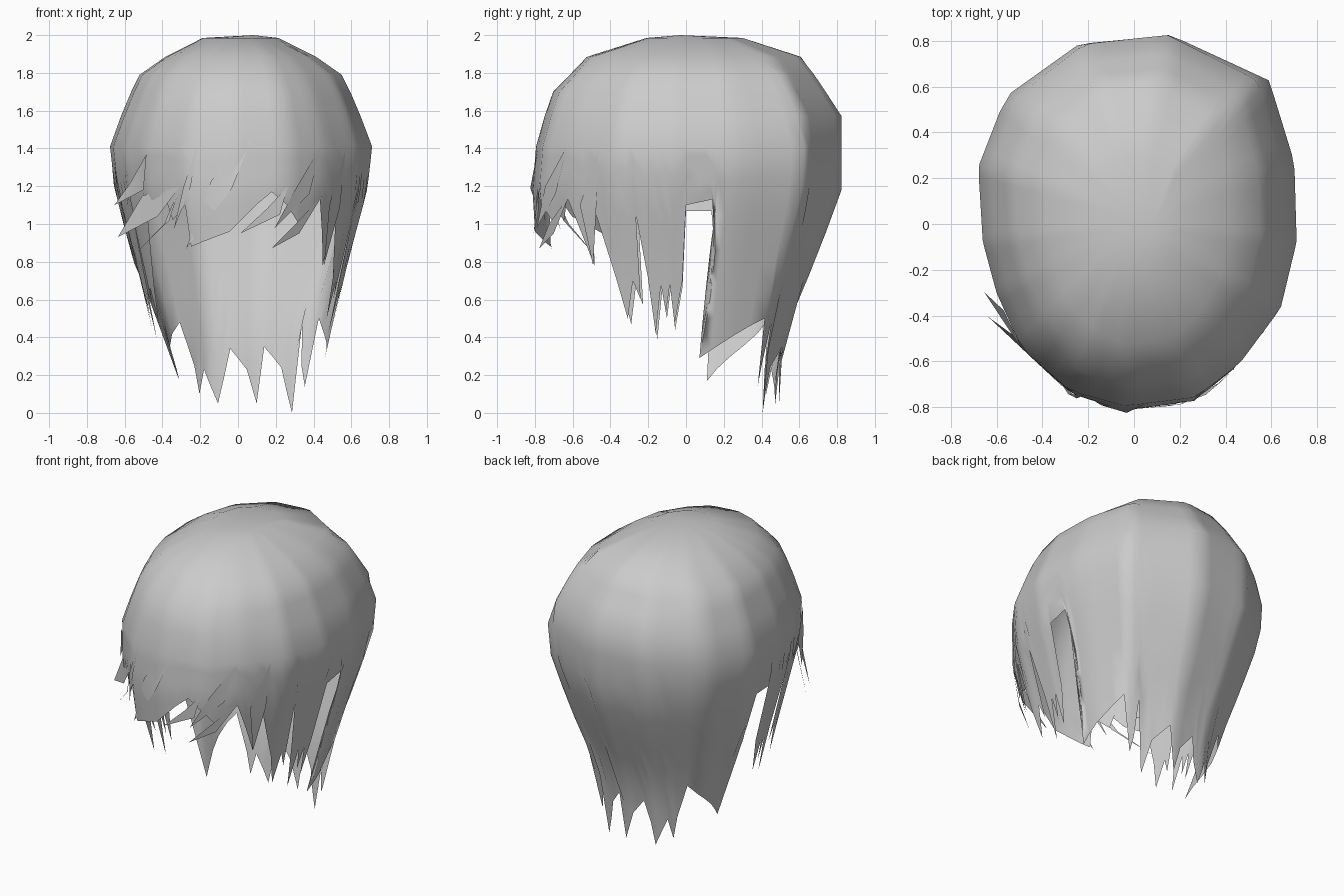
import bpy, math

if "Cube" in bpy.data.objects:
    bpy.data.objects.remove(bpy.data.objects["Cube"])

hair = bpy.data.materials.new("hair grey")
hair.diffuse_color = (0.6, 0.6, 0.6, 1)
hair.use_nodes = True
hair.node_tree.nodes["Principled BSDF"].inputs["Base Color"].default_value = hair.diffuse_color

# Faceted outline of the head seen from the top, at its widest
PLAN = [(-.04, -.82), (.27, -.78), (.46, -.63), (.64, -.38), (.71, -.08), (.70, .27),
        (.59, .63), (.16, .83), (-.24, .79), (-.56, .56), (-.68, .25), (-.66, -.08),
        (-.60, -.31), (-.49, -.56), (-.28, -.75)]
# Shell profile: height, half width, front depth, back depth
RINGS = [(1.985, .20, .21, .30), (1.885, .40, .53, .61), (1.79, .535, .62, .675),
         (1.70, .58, .71, .735), (1.57, .635, .755, .82), (1.41, .695, .80, .82),
         (1.18, .67, .82, .82), (.83, .575, .80, .69), (.47, .49, .76, .54),
         (.2, .43, .74, .49), (0, .41, .72, .49)]


def ring_at(z):
    for a, b in zip(RINGS, RINGS[1:]):
        if z >= b[0]:
            t = (a[0] - z) / (a[0] - b[0])
            return [p + (q - p) * t for p, q in zip(a[1:], b[1:])]
    return RINGS[-1][1:]


def cross(a, b):
    return a[0] * b[1] - a[1] * b[0]


def shell(angle, z, scale=1.0):
    """Point on the head shell; angle 0 is the front, 90 is +x."""
    w, front, back = ring_at(z)
    d = (math.sin(math.radians(angle)), -math.cos(math.radians(angle)))
    ring = [((x - .012) / .695 * w, y / .825 * (front if y < 0 else back)) for x, y in PLAN]
    for i, q in enumerate(ring):
        p = ring[i - 1]
        if cross(p, d) >= -1e-9 and cross(d, q) >= -1e-9:
            e = (q[0] - p[0], q[1] - p[1])
            r = scale * cross(p, e) / cross(d, e)
            return (r * d[0] + .012, r * d[1], z)


def make(name, verts, faces):
    me = bpy.data.meshes.new(name)
    me.from_pydata(verts, [], faces)
    me.materials.append(hair)
    me.polygons.foreach_set("use_smooth", [True] * len(me.polygons))
    ob = bpy.data.objects.new(name, me)
    bpy.context.collection.objects.link(ob)
    return ob


# Ragged hem, all the way round: angle, height
fringe = [(-40, 1.10), (-33, 1.17), (-29, 1.02), (-22, 1.1), (-20, .88), (-4, .96),
          (6, 1.1), (12, 1.17), (18, 1.10), (24, 1.0), (34, 1.13), (42, .78)]
side = [(46, 1.09), (53, .71), (56, .50), (61, .70), (64, .60), (66, 1.05), (69, .72),
        (71, .42), (76, .68), (78, .53), (81, .68), (83, .47), (88, .70), (90, 1.10)]
nape = [(102, 1.13), (105, .85), (104, .62), (99, .29), (135, .50), (138, .14), (141, .25),
        (144, .48), (146, 0), (154, .24), (166, .35), (170, .05), (176, .23), (186, .34),
        (194, .05), (203, .23), (207, .10), (210, .25), (217, .48), (251, .17),
        (255, .62), (255, .85), (258, 1.07)]
left_side = [(360 - a, z - .03) for a, z in reversed(side)]
hem = fringe + side + nape + left_side

# Fill wide gaps so the shell stays round
full = []
for i, (a, z) in enumerate(hem):
    b, y = hem[(i + 1) % len(hem)]
    if i == len(hem) - 1:
        b += 360
    full.append((a, z))
    n = int(abs(b - a) // 8)
    full += [(a + (b - a) * k / (n + 1), z + (y - z) * k / (n + 1)) for k in range(1, n + 1)]
cols = len(full)

# Column directions at the crown, spaced out evenly
tops = sorted(a for a, z in full)
for _ in range(3):
    tops = [((tops[i - 1] - (360 if i == 0 else 0)) + 2 * tops[i]
             + tops[(i + 1) % cols] + (360 if i == cols - 1 else 0)) / 4 for i in range(cols)]

# Hair shell: columns from the crown to the hem, leaning into each tuft
upper = [r[0] for r in RINGS[:6]]
LOWER = 6
verts, faces = [(.08, -.03, 2.0)], []
rows = len(upper) + LOWER
for top, (a, z) in zip(tops, full):
    verts += [shell(top, h) for h in upper]
    for k in range(1, LOWER + 1):
        t = k / LOWER
        h = 1.41 + (z - 1.41) * t
        # the rear left corner curls in towards the neck
        tuck = 1 - .25 * max(0, 1 - abs(a - 250) / 28) * max(0, min(1, (.8 - h) / .6))
        verts.append(shell(top + (a - top) * t, h, tuck))
for i in range(cols):
    p, q = 1 + i * rows, 1 + (i + 1) % cols * rows
    faces.append((0, p, q))
    faces += [(p + k, p + k + 1, q + k + 1, q + k) for k in range(rows - 1)]
make("hair_shell", verts, faces)

# Loose fringe locks: root, left middle, tip, right middle (angle, height, flare)
locks = [
    [(4, 1.44, 1.0), (-11, 1.23, 1.01), (-22, .87, 1.02), (-3, 1.19, 1.01)],
    [(-17, 1.42, 1.0), (-22, 1.2, 1.01), (-28, .97, 1.02), (-19, 1.2, 1.01)],
    [(-24, 1.2, 1.0), (-33, 1.0, 1.02), (-51, .82, 1.22), (-30, 1.02, 1.02)],
    [(-42, 1.37, 1.0), (-57, 1.22, 1.02), (-66, 1.10, 1.14), (-44, 1.18, 1.02)],
    [(-24, 1.2, 1.0), (-46, 1.15, 1.02), (-58, .93, 1.24), (-36, 1.04, 1.03)],
    [(34, 1.41, 1.0), (22, 1.2, 1.01), (13, .98, 1.02), (28, 1.16, 1.01)],
    [(18, 1.2, 1.0), (10, 1.08, 1.01), (0, .95, 1.01), (15, 1.05, 1.01)],
    [(35, 1.15, 1.0), (22, 1.0, 1.01), (12, .87, 1.01), (24, .95, 1.01)],
    [(50, 1.39, 1.0), (40, 1.1, 1.01), (42, .78, 1.01), (48, 1.09, 1.01)],
]
verts, faces = [], []
for lock in locks:
    o = len(verts)
    verts += [shell(a, z, s + .004) for a, z, s in lock]
    faces += [(o, o + 1, o + 3), (o + 1, o + 2, o + 3)]
make("fringe_locks", verts, faces)
